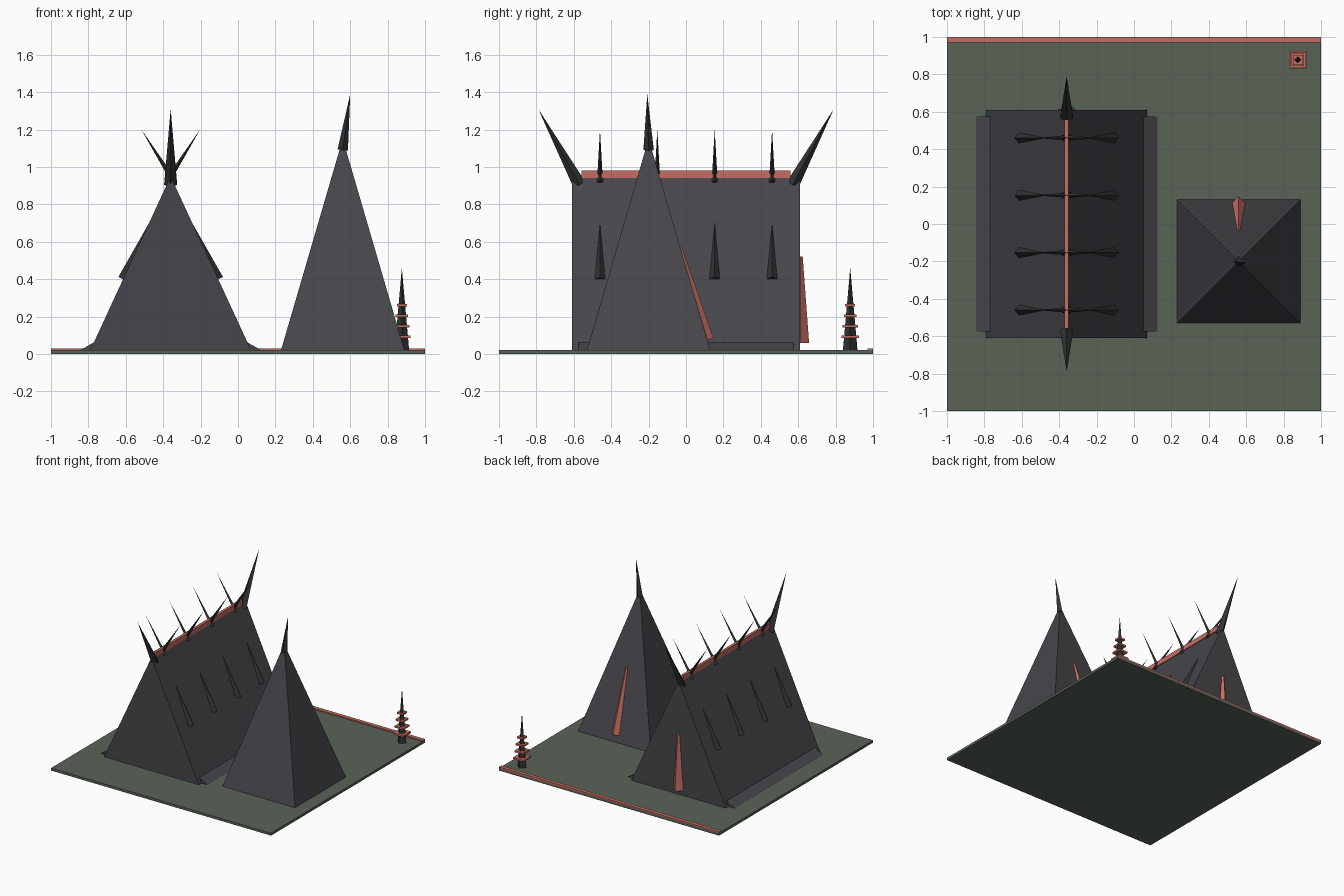
import bpy, bmesh
from mathutils import Vector

if "Cube" in bpy.data.objects:
    bpy.data.objects.remove(bpy.data.objects["Cube"])


def material(name, rgb):
    m = bpy.data.materials.new(name)
    m.diffuse_color = (*rgb, 1)
    m.use_nodes = True
    m.node_tree.nodes["Principled BSDF"].inputs["Base Color"].default_value = m.diffuse_color
    return m


GREEN = material("moss green", (0.100, 0.125, 0.096))
GREY = material("slate grey", (0.062, 0.061, 0.070))
DARK = material("charcoal", (0.030, 0.033, 0.033))
RED = material("coral red", (0.56, 0.155, 0.122))


def finish(name, bm, mat):
    bmesh.ops.recalc_face_normals(bm, faces=bm.faces)
    me = bpy.data.meshes.new(name)
    bm.to_mesh(me)
    bm.free()
    me.materials.append(mat)
    ob = bpy.data.objects.new(name, me)
    bpy.context.collection.objects.link(ob)
    return ob


def box(name, lo, hi, mat):
    bm = bmesh.new()
    bmesh.ops.create_cube(bm, size=1)
    for v in bm.verts:
        v.co = [(a + b) / 2 + c * (b - a) for a, b, c in zip(lo, hi, v.co)]
    return finish(name, bm, mat)


def prism(name, profile, y0, y1, mat):
    """Extrude an (x, z) profile along y."""
    bm = bmesh.new()
    face = bm.faces.new([bm.verts.new((x, y0, z)) for x, z in profile])
    ext = bmesh.ops.extrude_face_region(bm, geom=[face])
    moved = [g for g in ext["geom"] if isinstance(g, bmesh.types.BMVert)]
    bmesh.ops.translate(bm, verts=moved, vec=(0, y1 - y0, 0))
    return finish(name, bm, mat)


def spike(name, base, tip, r1, mat, side=(1, 0, 0), r2=0):
    """Four-sided spike with two corners along the side direction."""
    base, tip, u = Vector(base), Vector(tip), Vector(side)
    w = (tip - base).normalized().cross(u).normalized()
    dirs = (u, w, -u, -w)
    bm = bmesh.new()
    low = [bm.verts.new(base + d * r1) for d in dirs]
    if r2:
        top = [bm.verts.new(tip + d * r2) for d in dirs]
        bm.faces.new(top)
    else:
        top = [bm.verts.new(tip)] * 4
    bm.faces.new(low)
    for i in range(4):
        j = (i + 1) % 4
        quad = [low[i], low[j], top[j], top[i]]
        bm.faces.new(quad if r2 else quad[:3])
    return finish(name, bm, mat)


# Ground slab with red edge strip
box("ground_slab", (-1, -1, 0), (1, 1, 0.02), GREEN)
box("edge_strip", (-1, 0.97, 0.015), (1, 1, 0.03), RED)

# Long hall: triangular body, ridge bar
CX, APEX = -0.36, 0.95
SLOPE = 0.43 / (APEX - 0.02)
prism("hall_body", [(CX - 0.43, 0.02), (CX + 0.43, 0.02), (CX, APEX)], -0.61, 0.61, GREY)
box("ridge_bar", (CX - 0.011, -0.56, 0.94), (CX + 0.011, 0.56, 0.98), RED)

for s, label in ((-1, "left"), (1, "right")):
    # Low eave flap
    prism("eave_flap_" + label,
          [(CX + s * 0.485, 0.02), (CX + s * 0.405, 0.065), (CX + s * 0.405, 0.02)],
          -0.575, 0.575, GREY)
    for i in range(4):
        y = -0.46 + i * 0.3067
        # Crossed ridge horns
        spike(f"ridge_horn_{label}_{i}", (CX - s * 0.02, y, 0.92),
              (CX + s * 0.157, y, 1.20), 0.016, DARK, (0, 1, 0))
        # Spikes lying on the roof
        spike(f"roof_spike_{label}_{i}", (CX + s * SLOPE * (APEX - 0.40), y, 0.40),
              (CX + s * SLOPE * (APEX - 0.70), y, 0.70), 0.028, DARK, (0, 1, 0))

# Leaning end finials
for s, label in ((-1, "front"), (1, "back")):
    spike("end_finial_" + label, (CX, s * 0.57, 0.905), (CX, s * 0.79, 1.31), 0.035, DARK)

# Hall door on the back wall
spike("hall_door", (CX, 0.613, 0.06), (CX, 0.613, 0.52), 0.045, RED, r2=0.011)

# Pyramid tower with bent tip and back door
bm = bmesh.new()
base = [bm.verts.new((0.56 + a * 0.33, -0.2 + b * 0.33, 0.02))
        for a, b in ((-1, -1), (1, -1), (1, 1), (-1, 1))]
peak = bm.verts.new((0.56, -0.2, 1.15))
bm.faces.new(base)
for i in range(4):
    bm.faces.new((base[i], base[(i + 1) % 4], peak))
finish("tower_body", bm, GREY)
spike("tower_tip", (0.56, -0.2, 1.09), (0.60, -0.207, 1.39), 0.028, DARK, (0, 1, 0))
spike("tower_door", (0.56, 0.115, 0.075), (0.56, -0.033, 0.575), 0.034, RED, r2=0.009)

# Small lantern spire with stacked red rings
LX, LY = 0.876, 0.878
spike("lantern_spire", (LX, LY, 0.02), (LX, LY, 0.46), 0.039, DARK)
for i in range(4):
    h, z = 0.047 - i * 0.0067, 0.093 + i * 0.056
    box(f"lantern_ring_{i}", (LX - h, LY - h, z - 0.007), (LX + h, LY + h, z + 0.007), RED)
